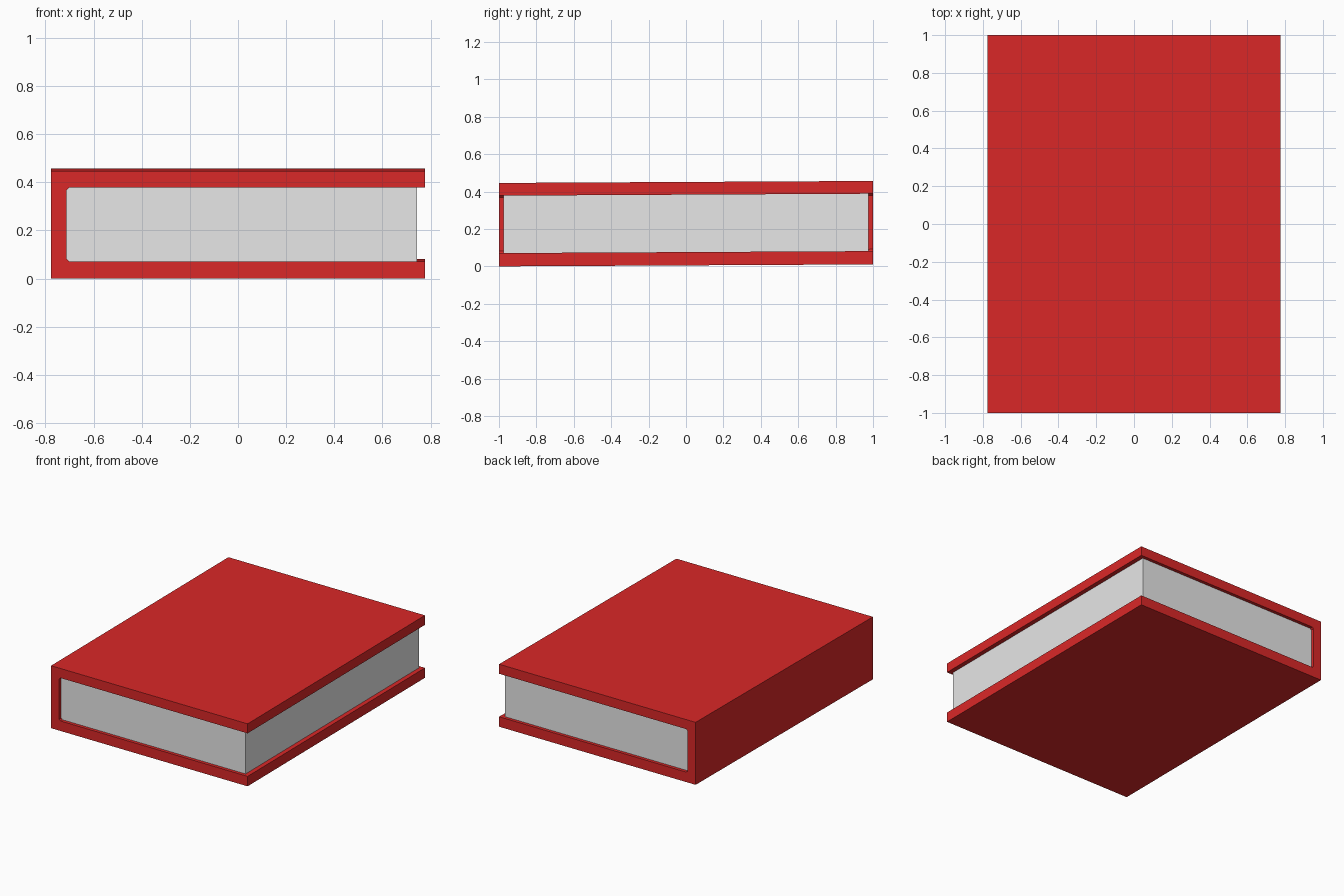
import bpy, bmesh

if "Cube" in bpy.data.objects:
    bpy.data.objects.remove(bpy.data.objects["Cube"])

W, H, T = 0.776, 0.446, 0.071      # half width, thickness of book, board thickness
SPINE = -0.712                     # inner face of the spine
C = 0.010                          # small chamfer in the inner spine corners
TILT = 0.0053                      # the book rises slightly towards the back


def material(name, rgb):
    m = bpy.data.materials.new(name)
    m.diffuse_color = (*rgb, 1)
    m.use_nodes = True
    m.node_tree.nodes["Principled BSDF"].inputs["Base Color"].default_value = m.diffuse_color
    return m


def extrude_profile(name, profile, half_len, mat):
    """Extrude an x-z outline along y, following the slight tilt."""
    bm = bmesh.new()
    face = bm.faces.new([bm.verts.new((x, -half_len, z)) for x, z in profile])
    res = bmesh.ops.extrude_face_region(bm, geom=[face])
    new = [v for v in res["geom"] if isinstance(v, bmesh.types.BMVert)]
    bmesh.ops.translate(bm, verts=new, vec=(0, 2 * half_len, 0))
    for v in bm.verts:
        v.co.z += TILT * (v.co.y + 1)
    bmesh.ops.recalc_face_normals(bm, faces=bm.faces)
    me = bpy.data.meshes.new(name)
    bm.to_mesh(me)
    bm.free()
    me.materials.append(mat)
    ob = bpy.data.objects.new(name, me)
    bpy.context.collection.objects.link(ob)
    return ob


red = material("cover red", (0.70, 0.021, 0.021))
grey = material("page white", (0.8, 0.8, 0.8))

# Cover: two boards joined by the spine
lo, hi = T, H - T + 0.003
extrude_profile("cover", [
    (-W, 0), (W, 0), (W, lo), (SPINE + C, lo), (SPINE, lo + C),
    (SPINE, hi - C), (SPINE + C, hi), (W, hi), (W, H), (-W, H)], 1.0, red)

# Page block, slightly recessed on the three open sides
e = 0.001
extrude_profile("pages", [
    (SPINE - e, lo - e), (0.744, lo - e), (0.744, hi + e), (SPINE - e, hi + e)], 0.977, grey)
